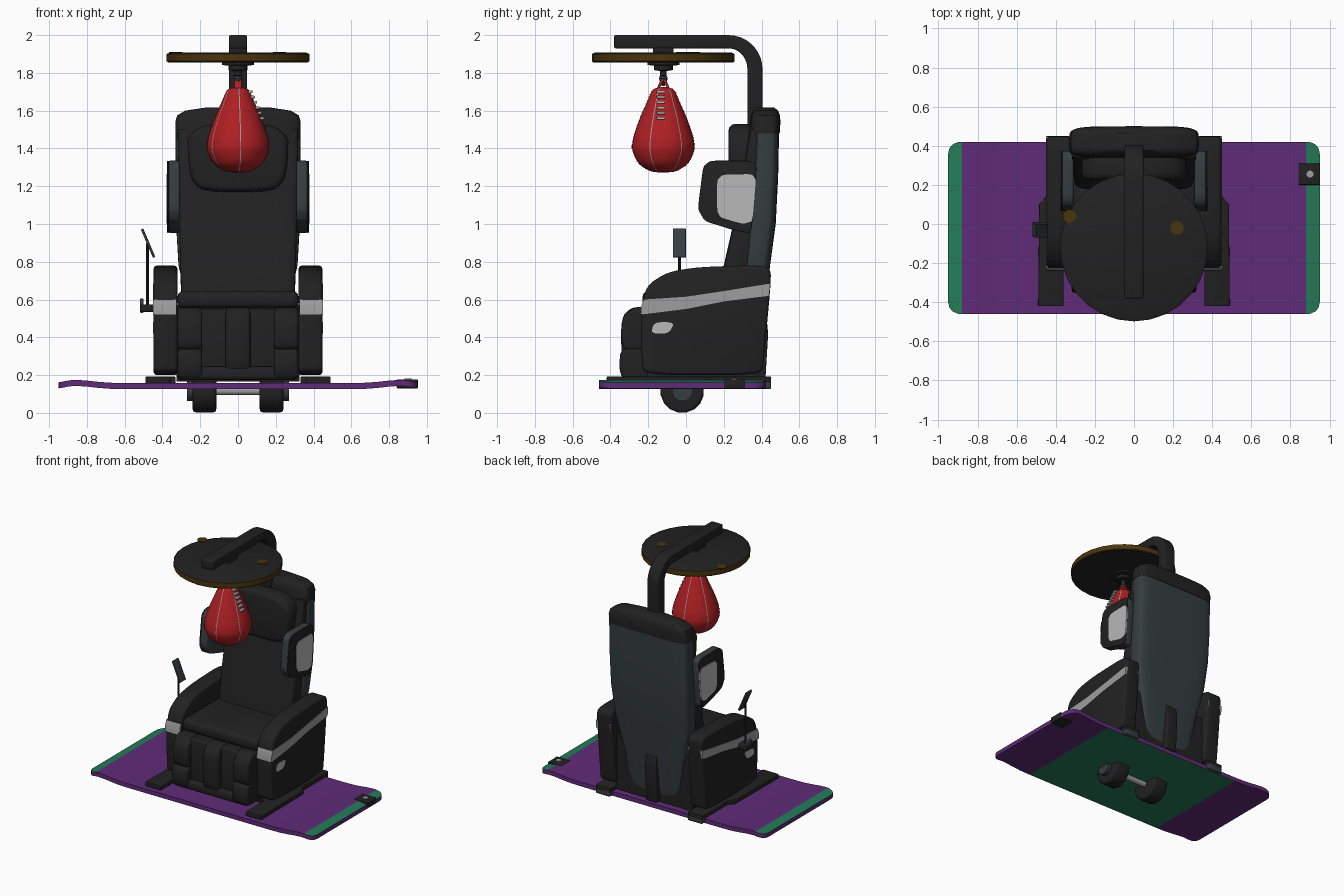
import bpy, bmesh, math
from mathutils import Vector

if "Cube" in bpy.data.objects:
    bpy.data.objects.remove(bpy.data.objects["Cube"])


def mat(name, r, g, b):
    m = bpy.data.materials.new(name)
    m.diffuse_color = (r, g, b, 1)
    m.use_nodes = True
    m.node_tree.nodes["Principled BSDF"].inputs["Base Color"].default_value = m.diffuse_color
    return m


BLACK = mat("black leather", .0155, .0155, .0155)
SLATE = mat("slate grey", .036, .047, .051)
SILVER = mat("silver", .34, .34, .34)
PALE = mat("pale grey", .48, .48, .48)
RED = mat("red", .43, .014, .017)
PURPLE = mat("purple", .115, .024, .185)
GREEN = mat("green", .018, .2, .1)
BROWN = mat("brown", .068, .035, .0035)


def rings(name, loops, mats, bevel=0, rule=None, caps=True, closed=True):
    """Skin equal-length rings of points into one mesh."""
    bm = bmesh.new()
    vs = [[bm.verts.new(p) for p in ring] for ring in loops]
    n = len(vs[0])
    for a, b in zip(vs, vs[1:]):
        for i in range(n if closed else n - 1):
            j = (i + 1) % n
            bm.faces.new((a[i], a[j], b[j], b[i]))
    if caps:
        bm.faces.new(vs[0])
        bm.faces.new(vs[-1])
    bmesh.ops.recalc_face_normals(bm, faces=bm.faces)
    if bevel:
        sharp = [e for e in bm.edges if e.calc_face_angle(0) > .6]
        bmesh.ops.bevel(bm, geom=sharp, offset=bevel, segments=3, profile=.5,
                        affect='EDGES', clamp_overlap=True)
    bm.normal_update()
    if rule:
        for f in bm.faces:
            f.material_index = rule(f.calc_center_median(), f.normal)
    me = bpy.data.meshes.new(name)
    bm.to_mesh(me)
    bm.free()
    for m in (mats if isinstance(mats, list) else [mats]):
        me.materials.append(m)
    ob = bpy.data.objects.new(name, me)
    bpy.context.collection.objects.link(ob)
    return ob


def prism(name, axis, pts, a, b, m, bevel=0):
    def put(p, t):
        return {'x': (t, *p), 'y': (p[0], t, p[1]), 'z': (*p, t)}[axis]
    return rings(name, [[put(p, t) for p in pts] for t in (a, b)], m, bevel)


def box(name, x0, x1, y0, y1, z0, z1, m, bevel=0):
    return prism(name, 'z', [(x0, y0), (x1, y0), (x1, y1), (x0, y1)], z0, z1, m, bevel)


def lathe(name, prof, m, cx=0, cy=-.12, seg=28, rule=None):
    return rings(name, [[(cx + r * math.cos(2 * math.pi * i / seg),
                          cy + r * math.sin(2 * math.pi * i / seg), z)
                         for i in range(seg)] for r, z in prof], m, rule=rule)


def soften(pts, closed=True, n=2, cut=.2):
    """Corner-cutting for rounded outlines."""
    for _ in range(n):
        out = [] if closed else [pts[0]]
        for i in range(len(pts) if closed else len(pts) - 1):
            p, q = Vector(pts[i]), Vector(pts[(i + 1) % len(pts)])
            out += [tuple(p.lerp(q, cut)), tuple(q.lerp(p, cut))]
        pts = out if closed else out + [pts[-1]]
    return pts


def loft(name, secs, m, power=5, seg=40):
    """Stack of rounded-rectangle sections (z, y front, y back, half width)."""
    def se(t):
        return math.copysign(abs(t) ** (2 / power), t)
    return rings(name, [[(hw * se(math.cos(2 * math.pi * i / seg)),
                          (y0 + y1) / 2 + (y1 - y0) / 2 * se(math.sin(2 * math.pi * i / seg)), z)
                         for i in range(seg)] for z, y0, y1, hw in secs], m)


# Board with slightly raised ends and rounded corners
stations = []
xs = [-.95, -.945, -.938, -.925, -.9, -.88, -.86, -.8, -.75, -.68, -.6, -.4, 0]
for x in xs + [-v for v in reversed(xs[:-1])]:
    d = min(.06, .95 - abs(x))
    c = .06 - math.sqrt(max(0, .0036 - (.06 - d) ** 2))
    lift = .017 * math.exp(-((abs(x) - .86) / (.12 if abs(x) < .86 else .075)) ** 2)
    lo, hi = .126 + lift, .158 + lift
    stations.append([(x, -.46 + c, lo), (x, .42 - c, lo), (x, .42 - c, hi), (x, -.46 + c, hi)])
rings("board", stations, [PURPLE, GREEN], rule=lambda c, n: int(
    (n.z < -.5 and abs(c.x) < .62) or (n.z > .5 and abs(c.x) > .88)))
box("board_clip", .84, .952, .2, .31, .13, .178, BLACK, .005)
lathe("clip_button", [(.018, .176), (.018, .182)], SILVER, .9, .255, 14)


# Dumbbell under the board
def xcyl(name, x0, x1, r, m, seg, bevel=0):
    prism(name, 'x', [(-.02 + r * math.cos(2 * math.pi * (i + .5) / seg),
                       .116 + r * math.sin(2 * math.pi * (i + .5) / seg))
                      for i in range(seg)], x0, x1, m, bevel)


xcyl("dumbbell_handle", -.26, .26, .022, SILVER, 14)
for s in (-1, 1):
    xcyl("dumbbell_head", s * .115, s * .24, .116, BLACK, 16, .018)
    xcyl("dumbbell_cap", s * .23, s * .27, .055, SLATE, 16)

arm = soften([(-.23, .2), (-.234, .28), (-.24, .5), (-.215, .67), (-.1, .745), (.06, .772),
              (.37, .782), (.45, .765), (.447, .66), (.41, .27), (.4, .2)])
stripe = [(-.24, .52), (-.238, .56), (-.225, .6), (0, .615), (.2, .645), (.447, .685),
          (.44, .62), (.2, .59), (0, .55)]
oval = soften([(-.185, .42), (-.09, .42), (-.06, .48), (-.17, .48)])
wing = soften([(.095, 1.335), (.375, 1.335), (.365, 1.15), (.345, .95), (.26, .965), (.1, 1.015), (.062, 1.08)],
              cut=.12)
wing_face = soften([(.165, 1.26), (.375, 1.265), (.355, 1.015), (.3, 1.0), (.165, 1.04)], cut=.13)
foot = [(.36, -.42), (.49, -.42), (.485, .1), (.45, .14), (.45, .45), (.33, .45), (.33, -.2), (.36, -.2)]
pad_up = soften([(-.18, .33), (-.33, .33), (-.345, .4), (-.34, .5), (-.28, .56), (-.18, .56)])
pad_low = soften([(-.18, .175), (-.335, .175), (-.355, .24), (-.345, .345), (-.18, .345)])
for s in (-1, 1):
    # Feet, armrests and their trim
    prism("foot_rail", 'z', [(s * x, y) for x, y in foot], .155, .192, BLACK, .005)
    box("foot_tab", s * .33, s * .45, .405, .45, .126, .175, SLATE, .006)
    prism("armrest", 'x', arm, s * .32, s * .447, BLACK, .018)
    prism("armrest_stripe", 'x', stripe, s * .326, s * .451, SILVER)
    prism("armrest_badge", 'x', oval, s * .44, s * .451, PALE)
    # Shoulder wings
    prism("shoulder_wing", 'x', wing, s * .31, s * .37, SLATE, .012)
    prism("wing_rim", 'x', wing, s * .366, s * .375, BLACK, .004)
    prism("wing_panel", 'x', wing_face, s * .37, s * .379, PALE)
    # Calf rest side pads
    prism("calf_pad_upper", 'x', pad_up, s * .19, s * .32, BLACK, .02)
    prism("calf_pad_lower", 'x', pad_low, s * .19, s * .32, BLACK, .02)

# Seat and calf rest
box("base", -.325, .325, -.2, .38, .165, .57, BLACK)
box("calf_hollow", -.21, .21, -.295, -.18, .2, .55, BLACK, .01)
prism("calf_ridge", 'x', soften([(-.18, .19), (-.34, .19), (-.345, .5), (-.29, .56), (-.18, .56)]),
      -.065, .065, BLACK, .02)
box("toe_pad", -.31, .31, -.335, -.18, .175, .245, BLACK, .02)
box("seat", -.32, .32, -.23, .3, .555, .645, BLACK, .03)

# Backrest cushion, shell, cap and head pillow
loft("back_cushion", [(.6, .17, .34, .3), (.78, .2, .35, .307), (1, .25, .38, .312),
                      (1.25, .3, .4, .315), (1.5, .335, .42, .32)], BLACK, 7)
loft("back_shell", [(.19, .3, .375, .2), (.5, .29, .415, .25), (.78, .3, .445, .315),
                    (1, .325, .475, .328), (1.25, .35, .488, .33), (1.5, .355, .493, .33)], SLATE)
loft("back_cap", [(1.48, .335, .496, .332), (1.54, .34, .5, .332), (1.575, .345, .497, .322),
                  (1.6, .355, .488, .28), (1.618, .375, .465, .16)], BLACK)
pillow = soften([(-.27, 1.53), (.27, 1.53), (.26, 1.25), (.19, 1.17), (-.19, 1.17), (-.26, 1.25)])
prism("head_pillow", 'y', pillow, .225, .37, BLACK, .035)
prism("back_bracket", 'x', [(.35, .17), (.42, .17), (.435, .42), (.425, .52), (.35, .52)],
      -.045, .045, BLACK, .006)

# Remote control on a stalk
box("remote_mount", -.52, -.44, -.065, .01, .535, .575, BLACK, .006)
box("remote_knob", -.52, -.5, -.06, 0, .53, .605, SLATE, .006)
lathe("remote_stalk", [(.008, .55), (.008, .9)], BLACK, -.48, -.035, 10)
prism("remote_panel", 'y', [(-.514, .97), (-.502, .977), (-.438, .827), (-.45, .82)], -.07, 0, SLATE, .004)

# Overhead post, bent forward
steps = [math.radians(a) for a in range(0, 91, 10)]
post = [(.405, 1.5)] + [(.225 + .18 * math.cos(a), 1.82 + .18 * math.sin(a)) for a in steps]
post += [(-.38, 2), (-.38, 1.93)]
post += [(.225 + .1 * math.cos(a), 1.82 + .11 * math.sin(a)) for a in reversed(steps)] + [(.325, 1.5)]
prism("overhead_post", 'x', post, -.048, .048, BLACK, .008)

# Rebound disc and swivel
lathe("rebound_disc", [(.37, 1.855), (.378, 1.862), (.378, 1.9), (.36, 1.908)], [BLACK, BROWN],
      seg=28, rule=lambda c, n: int(abs(n.z) < .5))
for x, y in ((.22, -.02), (-.33, .04)):
    lathe("disc_patch", [(.035, 1.905), (.035, 1.911)], BROWN, x, y, 14)
box("disc_mount", -.045, .045, -.175, -.065, 1.9, 1.94, BLACK, .005)
lathe("swivel", [(.085, 1.86), (.085, 1.842), (.05, 1.838), (.05, 1.815), (.018, 1.81),
                 (.018, 1.785), (.01, 1.78), (.01, 1.73)], BLACK, seg=20)
lathe("swivel_ball", [(.008, 1.75), (.02, 1.758), (.024, 1.77), (.02, 1.782), (.008, 1.79)], SLATE, seg=14)

# Speed bag with loop, seams and lacing
bag = soften([(.004, 1.272), (.07, 1.277), (.135, 1.32), (.168, 1.395), (.16, 1.46),
              (.125, 1.56), (.085, 1.65), (.058, 1.715), (.012, 1.725)], False)
lathe("speed_bag", bag, RED, seg=32)
for k in range(6):
    a = math.radians(35 + 60 * k)
    rings("bag_seam", [[((r + .0025) * math.cos(a + t / max(r, .03)),
                         -.12 + (r + .0025) * math.sin(a + t / max(r, .03)), z)
                        for t in (-.0025, .0025)] for r, z in bag[3:-3]], SILVER, caps=False, closed=False)
for s in (-1, 1):
    prism("bag_loop", 'x', [(-.12 + s * .03, 1.7), (-.12 + s * .042, 1.7), (-.12 + s * .012, 1.77),
                            (-.12, 1.772), (-.12, 1.758)], -.02, .02, RED, .003)
for i in range(6):
    z = 1.56 + .028 * i
    r = .128 - (z - 1.56) * .44
    box("bag_lace", r - .012, r + .01, -.155, -.11, z - .007, z + .007, PALE, .003)

# Smooth shading, sharp edges kept
for ob in bpy.context.scene.objects:
    ob.select_set(True)
    bpy.context.view_layer.objects.active = ob
bpy.ops.object.shade_smooth_by_angle(angle=math.radians(35))
